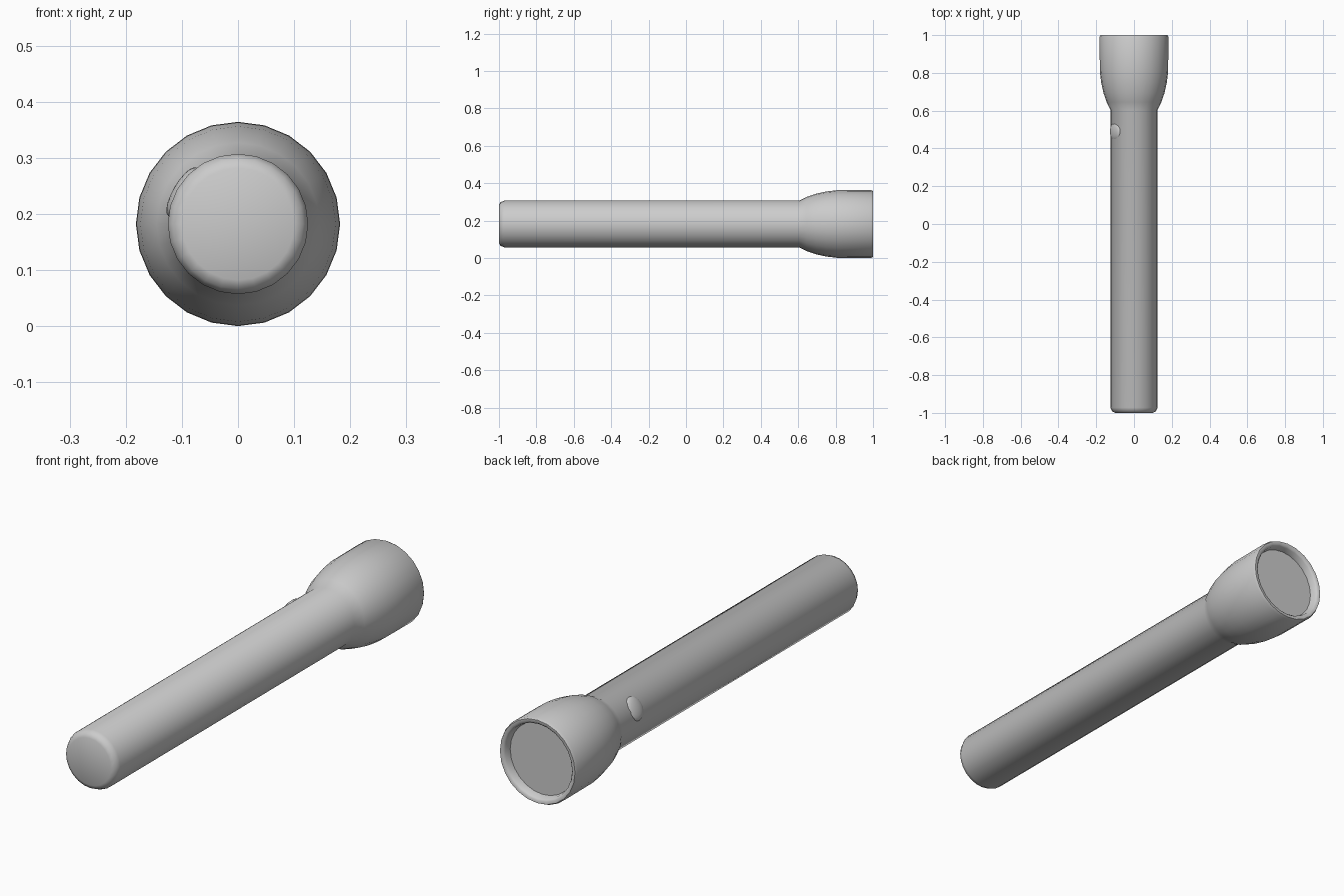
import bpy, bmesh
from math import cos, sin, pi, radians
from mathutils import Matrix, Vector

if "Cube" in bpy.data.objects:
    bpy.data.objects.remove(bpy.data.objects["Cube"])

CZ = 0.182  # height of the long axis


def lathe(name, profile, segs=24):
    """Revolve (radius, y) points about the y axis; radius 0 closes an end."""
    bm = bmesh.new()
    rings = []
    for r, y in profile:
        if r == 0:
            rings.append([bm.verts.new((0, y, CZ))])
        else:
            rings.append([bm.verts.new((r * cos(2 * pi * i / segs), y,
                                        CZ + r * sin(2 * pi * i / segs)))
                          for i in range(segs)])
    for a, b in zip(rings, rings[1:]):
        for i in range(segs):
            j = (i + 1) % segs
            quad = [a[i % len(a)], a[j % len(a)], b[j % len(b)], b[i % len(b)]]
            bm.faces.new(list(dict.fromkeys(quad)))
    bmesh.ops.recalc_face_normals(bm, faces=bm.faces)
    return finish(name, bm)


def finish(name, bm):
    mesh = bpy.data.meshes.new(name)
    bm.to_mesh(mesh)
    bm.free()
    ob = bpy.data.objects.new(name, mesh)
    bpy.context.collection.objects.link(ob)
    bpy.ops.object.select_all(action='DESELECT')
    ob.select_set(True)
    bpy.context.view_layer.objects.active = ob
    bpy.ops.object.shade_smooth_by_angle(angle=radians(50))
    return ob


# Body: rounded tail, straight handle, flared head, rim and recessed lens
lathe("flashlight_body", [
    (0, -1.0), (0.100, -1.0), (0.116, -0.992), (0.125, -0.972),
    (0.125, 0.605), (0.145, 0.645), (0.162, 0.695), (0.174, 0.75),
    (0.181, 0.81), (0.182, 0.99), (0.177, 1.0),
    (0.165, 1.0), (0.158, 0.992), (0.153, 0.965), (0, 0.965),
])

# Switch button: flattened dome on the upper left of the handle
bm = bmesh.new()
bmesh.ops.create_uvsphere(bm, u_segments=20, v_segments=10, radius=1)
a = radians(150)
direction = Vector((cos(a), 0, sin(a)))
bm.transform(Matrix.Translation(Vector((0, 0.49, CZ)) + direction * 0.114)
             @ direction.to_track_quat('Z', 'Y').to_matrix().to_4x4()
             @ Matrix.Diagonal((0.05, 0.05, 0.017, 1)))
finish("switch_button", bm)
